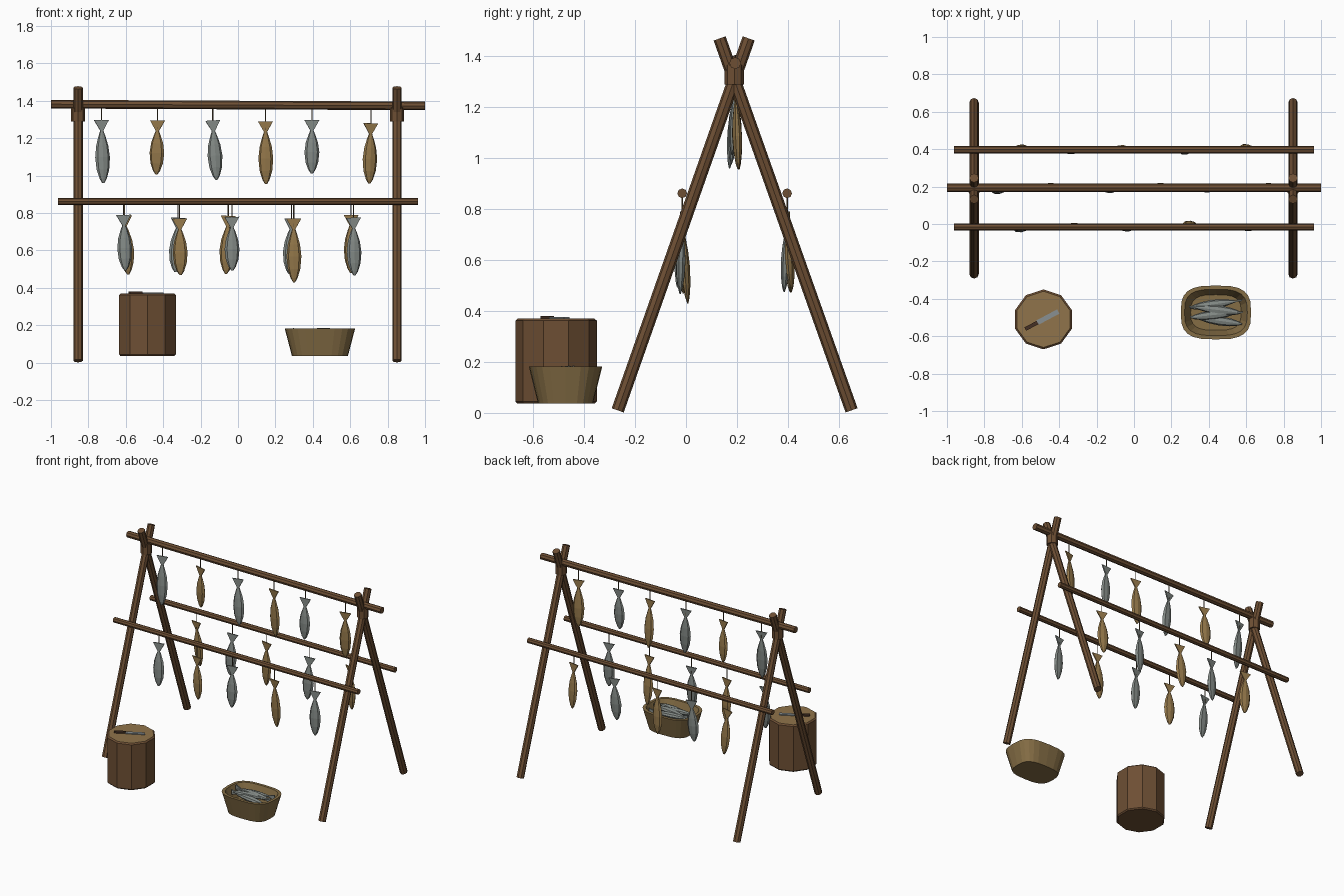
import bpy, bmesh, math
from mathutils import Vector, Matrix

if "Cube" in bpy.data.objects:
    bpy.data.objects.remove(bpy.data.objects["Cube"])


def material(name, rgb):
    m = bpy.data.materials.new(name)
    m.diffuse_color = (*rgb, 1)
    m.use_nodes = True
    m.node_tree.nodes["Principled BSDF"].inputs["Base Color"].default_value = m.diffuse_color
    return m


WOOD = material("brown wood", (0.155, 0.078, 0.034))
CUT = material("cut wood", (0.28, 0.175, 0.07))
TAN = material("smoked fish tan", (0.30, 0.19, 0.07))
GREY = material("fresh fish grey", (0.225, 0.25, 0.235))
BASKET = material("woven basket", (0.235, 0.155, 0.06))
ROPE = material("rope", (0.13, 0.09, 0.05))
STEEL = material("blade steel", (0.25, 0.28, 0.29))
HANDLE = material("dark handle", (0.06, 0.03, 0.018))


def finish(bm, name, *mats):
    bmesh.ops.recalc_face_normals(bm, faces=bm.faces)
    me = bpy.data.meshes.new(name)
    bm.to_mesh(me)
    bm.free()
    for m in mats:
        me.materials.append(m)
    ob = bpy.data.objects.new(name, me)
    bpy.context.collection.objects.link(ob)
    return ob


def pole(name, a, b, r, mat, sides=8):
    """Straight round bar between two points."""
    a, b = Vector(a), Vector(b)
    d = b - a
    bm = bmesh.new()
    bmesh.ops.create_cone(bm, cap_ends=True, segments=sides, radius1=r, radius2=r, depth=d.length)
    bm.transform(Matrix.Translation((a + b) / 2) @ d.to_track_quat('Z', 'Y').to_matrix().to_4x4())
    return finish(bm, name, mat)


def loft(bm, rings, cap_start=True, cap_end=True):
    """Skin a list of equal-length point rings."""
    vs = [[bm.verts.new(p) for p in ring] for ring in rings]
    n = len(vs[0])
    for r0, r1 in zip(vs, vs[1:]):
        for i in range(n):
            j = (i + 1) % n
            bm.faces.new((r0[i], r0[j], r1[j], r1[i]))
    if cap_start:
        bm.faces.new(vs[0][::-1])
    if cap_end:
        bm.faces.new(vs[-1])


def fish(name, matrix, length, width, thick, mat, tail=0.05):
    """Leaf-shaped body hanging down local -z, with a flat tail fan at the top."""
    bm = bmesh.new()
    body = length - tail
    rings = []
    for t, s in ((0, .16), (.12, .46), (.3, .82), (.52, 1), (.75, .85), (.92, .48), (1, .14)):
        rings.append([(s * width / 2 * math.cos(k * math.pi / 4),
                       s * thick / 2 * math.sin(k * math.pi / 4), -tail - t * body) for k in range(8)])
    loft(bm, rings)
    fan = []
    for w, z in ((.006, -tail - .01), (.04 * width / .08, 0)):
        fan.append([(-w, -.004, z), (w, -.004, z), (w, .004, z), (-w, .004, z)])
    loft(bm, fan)
    bm.transform(matrix)
    return finish(bm, name, mat)


def hang(name, x, y, pole_z, top, bottom, dx, dy, yaw, mat):
    """Fish on a string, leaning so that its nose moves by dx, dy."""
    down = Vector((dx, dy, bottom - top))
    rot = Vector((0, 0, -1)).rotation_difference(down).to_matrix().to_4x4()
    m = Matrix.Translation((x, y, top)) @ rot @ Matrix.Rotation(math.radians(yaw), 4, 'Z')
    fish(name, m, down.length, 0.08, 0.036, mat)
    pole(name + "_string", (x, y, pole_z), (x, y, top - 0.045), 0.003, ROPE, 5)


# A-frame legs and lashings
for side, x in (("left", -0.855), ("right", 0.85)):
    pole(side + "_front_leg", (x, -0.268, 0.01), (x, 0.246, 1.47), 0.025, WOOD)
    pole(side + "_back_leg", (x, 0.65, 0.01), (x, 0.132, 1.47), 0.025, WOOD)
    pole(side + "_lashing", (x, 0.19, 1.29), (x, 0.19, 1.365), 0.038, WOOD)

# Horizontal poles
pole("ridge_pole", (-1, 0.193, 1.382), (1, 0.193, 1.373), 0.023, WOOD)
pole("front_rail", (-0.962, -0.015, 0.862), (0.962, -0.015, 0.862), 0.019, WOOD)
pole("back_rail", (-0.962, 0.397, 0.862), (0.962, 0.397, 0.862), 0.019, WOOD)

# Hanging fish: x, tail top, nose bottom, dx, dy, yaw
ridge_fish = ((-.73, 1.297, .96, .01, -.022, 10), (-.43, 1.295, 1.007, -.006, .012, -12),
              (-.135, 1.295, .978, .02, -.015, 8), (.147, 1.29, .955, .003, .015, -6),
              (.395, 1.297, 1.012, 0, -.012, 5), (.71, 1.28, .957, -.008, .012, 14))
front_fish = ((-.612, .79, .493, .01, -.018, 8), (-.312, .77, .468, .005, .005, -8),
              (-.033, .78, .493, .002, -.012, 6), (.298, .77, .43, .002, .022, -5),
              (.617, .775, .467, .006, -.008, 10))
back_fish = ((-.607, .785, .472, .02, .015, -10), (-.32, .775, .485, -.015, -.01, 8),
             (-.052, .785, .475, -.012, .012, -6), (.287, .77, .475, -.012, -.012, 9),
             (.605, .79, .48, .0, .018, -12))
for row, y, z, first, data in (("ridge", .193, 1.37, 0, ridge_fish),
                               ("front", -.015, .855, 0, front_fish),
                               ("back", .397, .855, 1, back_fish)):
    for i, (x, top, bot, dx, dy, yaw) in enumerate(data):
        hang(f"{row}_fish_{i + 1}", x, y, z, top, bot, dx, dy, yaw, TAN if (i + first) % 2 else GREY)

# Chopping block with pale cut top
bx, by = -0.484, -0.51
bm = bmesh.new()
rings = [[(bx + r * math.sin(k * math.tau / 10), by + r * math.cos(k * math.tau / 10), z) for k in range(10)]
         for r, z in ((.153, .037), (.16, .045), (.16, .362), (.15, .37))]
loft(bm, rings)
block = finish(bm, "chopping_block", WOOD, CUT)
for p in block.data.polygons:
    if p.normal.z > 0.95:
        p.material_index = 1

# Knife on the block
def bar(name, length, width, height, offset, mat, z):
    bm = bmesh.new()
    bmesh.ops.create_cube(bm, size=1)
    bm.transform(Matrix.Translation((bx, by, z)) @ Matrix.Rotation(math.radians(28), 4, 'Z')
                 @ Matrix.Translation((offset, 0, 0)) @ Matrix.Diagonal((length, width, height, 1)))
    return finish(bm, name, mat)


bar("knife_blade", 0.125, 0.026, 0.006, 0.027, STEEL, 0.373)
bar("knife_handle", 0.075, 0.02, 0.014, -0.073, HANDLE, 0.374)

# Basket: rounded-rectangle tub with a hollow
cx, cy = 0.438, -0.473


def rounded(a, b, z, n=24):
    pts = []
    for k in range(n):
        c, s = math.cos(k * math.tau / n), math.sin(k * math.tau / n)
        pts.append((cx + a * math.copysign(abs(c) ** .65, c), cy + b * math.copysign(abs(s) ** .65, s), z))
    return pts


bm = bmesh.new()
loft(bm, [rounded(.15, .108, .037), rounded(.188, .144, .182), rounded(.168, .124, .182), rounded(.135, .095, .1)])
finish(bm, "basket", BASKET)

# Catch lying in the basket
for i, (x, y, ang, z) in enumerate(((.0, .045, 8, .158), (-.005, .015, -7, .168), (.005, -.012, 6, .166),
                                    (.0, -.042, -8, .158))):
    m = (Matrix.Translation((cx + x, cy + y, z)) @ Matrix.Rotation(math.radians(ang + 180 * (i % 2)), 4, 'Z')
         @ Matrix.Rotation(math.radians(90), 4, 'Y') @ Matrix.Translation((0, 0, 0.14)))
    fish(f"basket_fish_{i + 1}", m, 0.28, 0.036, 0.05, GREY, 0.03)
